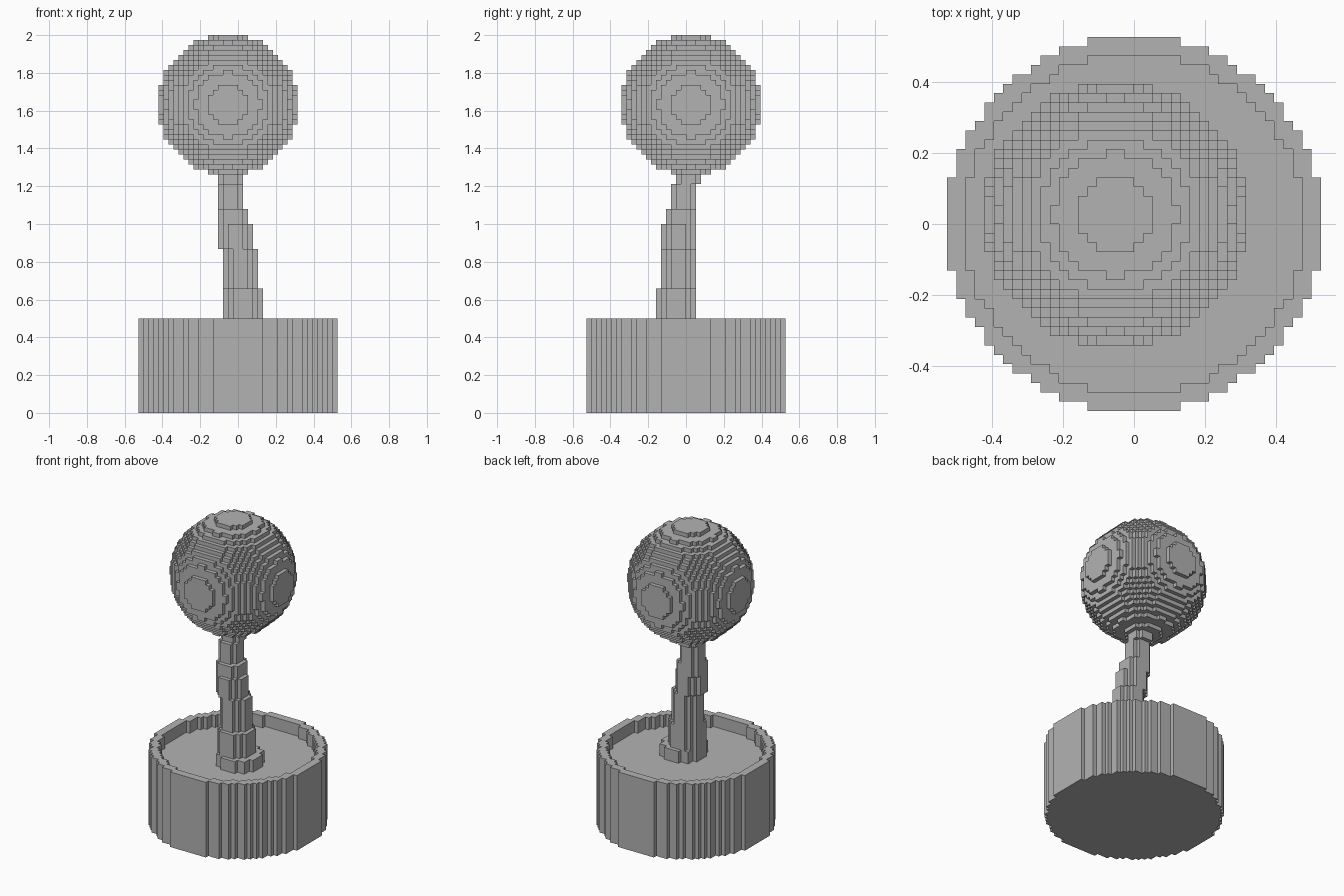
import bpy, math

if "Cube" in bpy.data.objects:
    bpy.data.objects.remove(bpy.data.objects["Cube"], do_unlink=True)

UNIT = 2 / 76  # size of one block

grey = bpy.data.materials.new("plain_grey")
grey.use_nodes = True
colour = (0.448, 0.448, 0.448, 1)
grey.diffuse_color = colour
grey.node_tree.nodes["Principled BSDF"].inputs["Base Color"].default_value = colour


def disc(radius, cx=0, cy=0):
    """Grid cells whose centres lie inside a circle."""
    reach = range(-24, 24)
    return {(i, j) for i in reach for j in reach
            if (i + .5 - cx) ** 2 + (j + .5 - cy) ** 2 < radius ** 2}


def build_layers(name, layers):
    """Stack of (bottom, top, cells) layers, keeping only exposed block faces."""
    verts, faces, index = [], [], {}

    def quad(*corners):
        face = []
        for c in corners:
            if c not in index:
                index[c] = len(verts)
                verts.append([v * UNIT for v in c])
            face.append(index[c])
        faces.append(face)

    for n, (lo, hi, cells) in enumerate(layers):
        below = layers[n - 1][2] if n else set()
        above = layers[n + 1][2] if n + 1 < len(layers) else set()
        for i, j in sorted(cells):
            ring = [(i, j), (i + 1, j), (i + 1, j + 1), (i, j + 1)]
            sides = [(i, j - 1), (i + 1, j), (i, j + 1), (i - 1, j)]
            for k, neighbour in enumerate(sides):
                if neighbour not in cells:
                    a, b = ring[k], ring[(k + 1) % 4]
                    quad((*a, lo), (*b, lo), (*b, hi), (*a, hi))
            if (i, j) not in above:
                quad(*[(*p, hi) for p in ring])
            if (i, j) not in below:
                quad(*[(*p, lo) for p in reversed(ring)])
    mesh = bpy.data.meshes.new(name)
    mesh.from_pydata(verts, [], faces)
    mesh.materials.append(grey)
    obj = bpy.data.objects.new(name, mesh)
    bpy.context.collection.objects.link(obj)


# Round pot with a raised rim
pot = disc(20.1)
build_layers("pot", [(0, 16, pot), (16, 19, pot - disc(18.15))])

# Leaning trunk: bottom, top, width, centre x, centre y
steps = [(15, 19, 10, 2, -2), (19, 25, 8, 1, -2), (25, 33, 7, .5, -1.5),
         (33, 38, 7, -.5, -1.5), (38, 41, 6, -1, -1),
         (41, 46, 5, -1.5, -.5), (46, 49, 5, -1.5, .5)]
build_layers("trunk", [(lo, hi, disc(w / 2 + .1, x, y)) for lo, hi, w, x, y in steps])

# Ball-shaped crown
build_layers("crown", [(62 + k, 63 + k, disc(math.sqrt(14.1 ** 2 - (k + .5) ** 2), -2, 1))
                       for k in range(-14, 14)])
